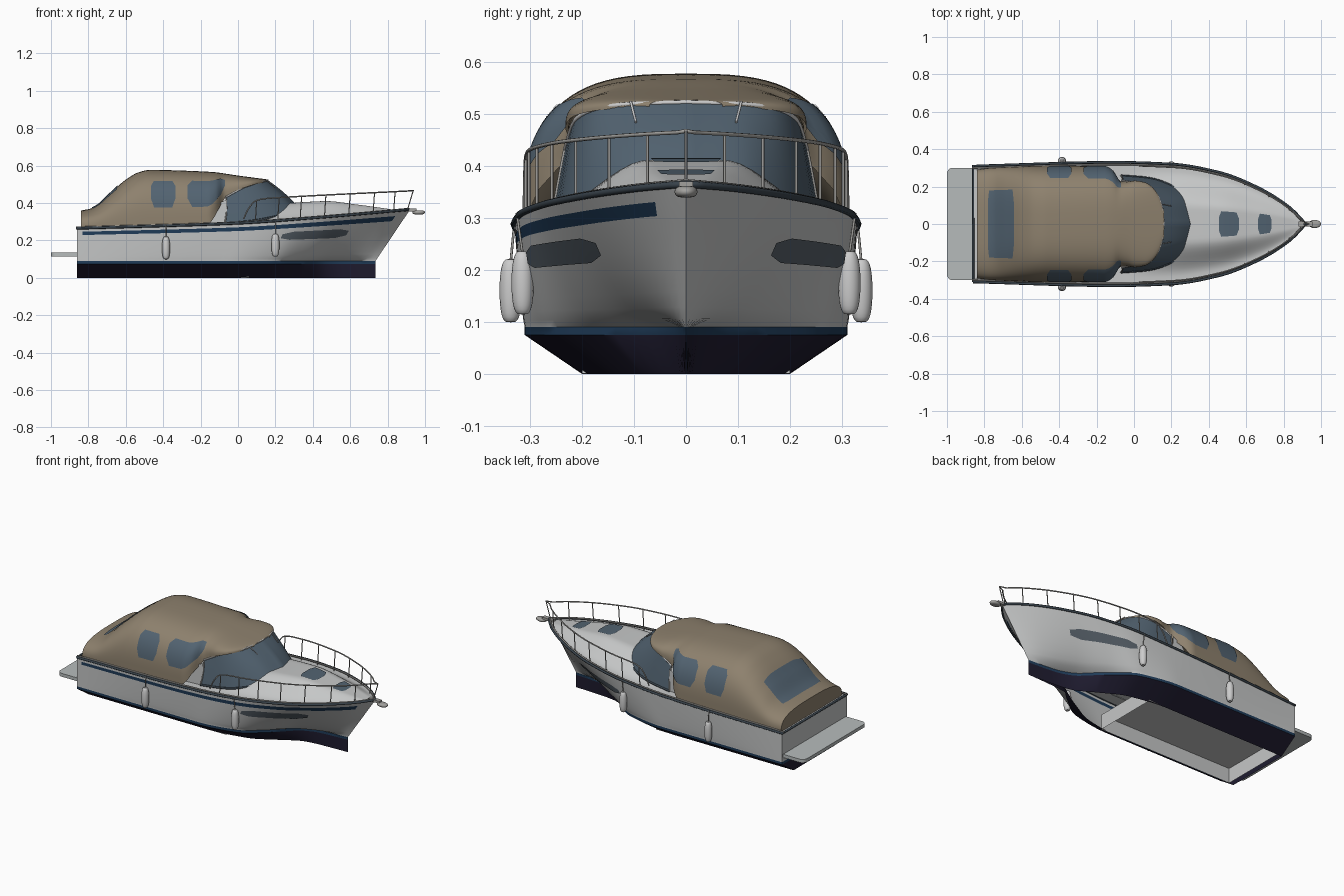
import bpy, bmesh, math
from mathutils import Vector

cube = bpy.data.objects.get("Cube")
if cube:
    bpy.data.objects.remove(cube, do_unlink=True)


def material(name, r, g, b):
    m = bpy.data.materials.new(name)
    m.use_nodes = True
    m.diffuse_color = (r, g, b, 1)
    m.node_tree.nodes["Principled BSDF"].inputs["Base Color"].default_value = (r, g, b, 1)
    return m


WHITE = material("hull white", .56, .57, .57)
NAVY = material("bottom navy", .013, .011, .028)
BLUE = material("stripe blue", .014, .045, .1)
CANVAS = material("canvas tan", .27, .22, .155)
GLASS = material("window glass", .085, .125, .165)
PORT = material("hull window grey", .095, .118, .142)
RUBBER = material("rubber dark", .04, .055, .07)
METAL = material("rail metal", .36, .355, .34)
FENDER = material("fender grey", .6, .6, .6)
TEAK = material("platform grey", .47, .5, .5)


def curve(points, t):
    """Smooth interpolation that never overshoots."""
    n = len(points)
    if t <= points[0][0]:
        return points[0][1]
    if t >= points[-1][0]:
        return points[-1][1]
    slope = [(points[i + 1][1] - points[i][1]) / (points[i + 1][0] - points[i][0]) for i in range(n - 1)]

    def tangent(i):
        if i == 0 or i == n - 1:
            return slope[min(i, n - 2)]
        a, b = slope[i - 1], slope[i]
        return 2 * a * b / (a + b) if a * b > 0 else 0
    i = max(k for k in range(n - 1) if points[k][0] <= t)
    h = points[i + 1][0] - points[i][0]
    s = (t - points[i][0]) / h
    return (points[i][1] * (1 + 2 * s) * (1 - s) ** 2 + tangent(i) * h * s * (1 - s) ** 2
            + points[i + 1][1] * s * s * (3 - 2 * s) + tangent(i + 1) * h * s * s * (s - 1))


def make(name, verts, faces, mats, index=None, angle=.6):
    me = bpy.data.meshes.new(name)
    me.from_pydata([tuple(v) for v in verts], [], faces)
    for m in mats:
        me.materials.append(m)
    if index:
        me.polygons.foreach_set("material_index", index)
    bm = bmesh.new()
    bm.from_mesh(me)
    bmesh.ops.remove_doubles(bm, verts=bm.verts, dist=.0002)
    bmesh.ops.recalc_face_normals(bm, faces=bm.faces)
    bm.to_mesh(me)
    bm.free()
    ob = bpy.data.objects.new(name, me)
    bpy.context.collection.objects.link(ob)
    bpy.ops.object.select_all(action='DESELECT')
    ob.select_set(True)
    bpy.context.view_layer.objects.active = ob
    bpy.ops.object.shade_smooth_by_angle(angle=angle)


def grid_faces(nu, nv, start=0):
    return [(start + i * nv + j, start + i * nv + j + 1, start + (i + 1) * nv + j + 1, start + (i + 1) * nv + j)
            for i in range(nu - 1) for j in range(nv - 1)]


def span(a, b, n):
    return [a + (b - a) * i / (n - 1) for i in range(n)]


def sheet(name, fn, us, vs, mat):
    make(name, [fn(u, v) for u in us for v in vs], grid_faces(len(us), len(vs)), [mat])


def plate(name, fn, u0, u1, v0, v1, mat, cut=.25):
    """Thin plate with clipped corners lying on a surface."""
    def on_surface(a, b):
        a *= 1 - cut * max(0, abs(b) - .5) / .5
        u, v = (u0 + u1 + a * (u1 - u0)) / 2, (v0 + v1 + b * (v1 - v0)) / 2
        p, e = fn(u, v), .002
        n = (fn(u + e, v) - fn(u - e, v)).cross(fn(u, v + e) - fn(u, v - e)).normalized()
        if n.dot(Vector((0, p.y, p.z - .2))) < 0:
            n = -n
        return p + n * .004
    sheet(name, on_surface, span(-1, 1, 17), span(-1, 1, 17), mat)


def tube(name, points, radius, mat):
    cu = bpy.data.curves.new(name, 'CURVE')
    cu.dimensions = '3D'
    cu.bevel_depth, cu.bevel_resolution, cu.use_fill_caps = radius, 2, True
    sp = cu.splines.new('POLY')
    sp.points.add(len(points) - 1)
    for q, p in zip(sp.points, points):
        q.co = (*p, 1)
    cu.materials.append(mat)
    ob = bpy.data.objects.new(name, cu)
    bpy.context.collection.objects.link(ob)


def pod(name, centre, size, mat, power):
    """Rounded capsule; a lower power gives blunter ends."""
    def point(a, b):
        r = max(0, math.cos(b)) ** power
        k = (math.cos(a) * r, math.sin(a) * r, math.sin(b))
        return Vector([c + s * q / 2 for c, s, q in zip(centre, size, k)])
    sheet(name, point, span(0, 2 * math.pi, 17), span(-math.pi / 2, math.pi / 2, 17), mat)


def prism(name, outline, z0, z1, mat):
    n = len(outline)
    sides = [(i, (i + 1) % n, n + (i + 1) % n, n + i) for i in range(n)]
    make(name, [(x, y, z) for z in (z0, z1) for x, y in outline],
         sides + [tuple(range(n)), tuple(range(n, 2 * n))], [mat])


# Hull lines along the length, from stern to stem
SHEER_W = [(0, .31), (.43, .33), (.6, .32), (.74, .276), (.85, .2), (.95, .09), (1, 0)]
CHINE_W = [(0, .31), (.5, .31), (.65, .272), (.75, .16), (.83, .045), (.89, .014), (1, 0)]
KEEL_W = [(0, .2), (.5, .2), (.65, .165), (.75, .085), (.83, .02), (.89, .008), (1, 0)]
SHEER_Z = [(0, .265), (.48, .292), (.72, .322), (1, .365)]
FLARE = [(0, .75), (.55, .75), (.85, .5), (1, .6)]


def hull(u, v, side=1):
    chine = curve(CHINE_W, u)
    if v < 0:
        k = min(1, (v + 1) / .83)
        keel = curve(KEEL_W, u)
        return Vector((-.86 + u * 1.595, side * (keel + (chine - keel) * k), .09 + v * .09))
    y = chine + (curve(SHEER_W, u) - chine) * v ** curve(FLARE, u)
    return Vector((-.86 + u * (1.595 + .185 * v), side * y, .09 + v * (curve(SHEER_Z, u) - .09)))


def sheer(x):
    return hull((x + .86) / 1.78, 1)


levels = [-1, -.17, 0, .06, .14, .25, .4, .55, .68, .79, .89, 1]
stations = span(0, 1, 61)
nl, ns = len(levels), len(stations)
verts = [hull(u, v, s) for s in (1, -1) for u in stations for v in levels]
faces = grid_faces(ns, nl) + grid_faces(ns, nl, ns * nl)
row_mat = [1, 2] + [0] * (nl - 3)
index = row_mat * (ns - 1)
for i in range(ns - 1):
    index += row_mat[:-2] + [2 if 1 <= i < 58 else 0, 0]
faces += [(j, j + 1, ns * nl + j + 1, ns * nl + j) for j in range(nl - 1)]
index += row_mat
make("hull", verts, faces, [WHITE, NAVY, BLUE], index)

# Open box under the cockpit
box = [(x, y, z) for x in (-.83, .06) for y in (-.2, .2) for z in (.001, .09)]
make("bilge_liner", box, [(1, 3, 7, 5), (0, 1, 5, 4), (2, 3, 7, 6), (0, 1, 3, 2), (4, 5, 7, 6)], [WHITE])

# Deck with the raised cabin top
RISE = [(-.05, 0), (.15, .08), (.28, .093), (.45, .09), (.65, .053), (.88, 0)]


def deck(u, s):
    p = hull(u, 1)
    k = max(0, min(1, (.88 - abs(s)) / .6))
    return Vector((p.x, s * p.y, p.z - .004 + curve(RISE, p.x) * k * k * (3 - 2 * k)))


sheet("deck", deck, stations, span(-1, 1, 33), WHITE)
plate("large_deck_hatch", deck, .738, .798, -.25, .25, GLASS)
plate("small_deck_hatch", deck, .856, .896, -.29, .29, GLASS)

# Canvas canopy: half width, top and lower edge along x
CAN_W = [(-.84, .29), (-.76, .3), (-.5, .31), (-.16, .311), (-.12, .292), (-.07, .228), (-.03, .226), (0, .232),
         (.06, .222), (.1, .195), (.14, .135), (.16, .07)]
CAN_TOP = [(-.84, .36), (-.79, .37), (-.75, .39), (-.68, .455), (-.6, .525), (-.53, .565), (-.47, .577),
           (-.15, .567), (0, .547), (.16, .526)]
CAN_BASE = [(-.84, .262), (-.17, .283), (-.14, .305), (-.1, .375), (-.06, .436), (0, .47), (.1, .502), (.16, .514)]


def canopy(x, a):
    c, s, base = math.cos(a), max(0, math.sin(a)), curve(CAN_BASE, x)
    return Vector((x, math.copysign(abs(c) ** (2 / 3), c) * curve(CAN_W, x),
                   base + (curve(CAN_TOP, x) - base) * s ** (2 / 3)))


xs, angles = span(-.84, .16, 71), span(0, math.pi, 45)
faces = grid_faces(71, 45) + [tuple(range(45))]
make("canvas_canopy", [canopy(x, a) for x in xs for a in angles], faces, [CANVAS], angle=.8)
plate("rear_canopy_window", canopy, -.78, -.64, 1.09, math.pi - 1.09, GLASS, .1)
for tag, flip in (("left", lambda a: a), ("right", lambda a: math.pi - a)):
    plate(tag + "_aft_canopy_window", canopy, -.465, -.335, flip(.2), flip(.8), GLASS)
    plate(tag + "_fore_canopy_window", canopy, -.27, -.07, flip(.2), flip(.82), GLASS)

# Wraparound windscreen
LOW = [(0, (.318, 0, .385)), (.3, (.295, .11, .37)), (.55, (.225, .19, .335)), (.8, (.08, .245, .305)), (1, (-.07, .258, .29))]
HIGH = [(0, (.16, 0, .522)), (.3, (.147, .1, .519)), (.55, (.112, .17, .51)), (.8, (.04, .213, .487)), (1, (-.065, .232, .432))]


def edge(points, t):
    p = [curve([(k, q[i]) for k, q in points], abs(t)) for i in range(3)]
    return Vector((p[0], math.copysign(p[1], t), p[2]))


def screen(t, k):
    return edge(LOW, t).lerp(edge(HIGH, t), k) + Vector((.006, 0, .003)) * math.sin(k * math.pi)


around = span(-1, 1, 41)
sheet("windscreen", screen, around, span(0, 1, 8), GLASS)
tube("windscreen_top_frame", [screen(t, 1) for t in around], .0045, FENDER)
tube("windscreen_base_frame", [screen(t, 0) for t in around], .006, RUBBER)

for tag, s in (("left", 1), ("right", -1)):
    plate(tag + "_hull_window", lambda u, v: hull(u, v, s), .64, .846, .51, .7, PORT, .3)
    tube(tag + "_wiper", [screen(s * t, k) + Vector((.006, 0, .004)) for t, k in ((.32, 1), (.28, .72))], .0025, FENDER)
    tube(tag + "_screen_post", [screen(s, k) for k in span(0, 1, 8)], .004, METAL)
    wing = [(-.2, .28), (-.06, .28), (-.06, .42), (-.12, .39)]
    make(tag + "_cockpit_side", [(x, s * .25, z) for x, z in wing], [(0, 1, 2, 3)], [WHITE])

    # Fenders hanging on short ropes
    for place, x, y, z in (("aft", -.385, .337, .16), ("fore", .2, .314, .175)):
        pod(f"{tag}_{place}_fender", (x, s * y, z), (.043, .043, .122), FENDER, .5)
        top = sheer(x)
        tube(f"{tag}_{place}_fender_rope", [(x, s * y, z + .055), (x, s * (top.y + .005), top.z + .005)], .0025, METAL)

# Rubbing strake and toe rail around the deck edge
ring = [hull(u, 1, -1) for u in stations] + [hull(u, 1) for u in reversed(stations[:-1])]
tube("rub_rail", ring + ring[:1], .007, RUBBER)
tube("toe_rail", [Vector((p.x - .006, p.y * .965, p.z + .005)) for p in ring], .0045, METAL)


# Bow guard rail and stanchions
RAIL_Z = [(.03, .315), (.05, .36), (.09, .41), (.14, .423), (.25, .431), (.92, .465)]


def rail(x, side):
    p = sheer(x - .012)
    return Vector((x, side * max(0, p.y - .018), curve(RAIL_Z, x)))


rail_x = span(.03, .9, 50)
path = [rail(x, 1) for x in rail_x] + [Vector((.937, 0, .467))] + [rail(x, -1) for x in reversed(rail_x)]
tube("bow_rail", path, .0038, METAL)
for i, x in enumerate((.1, .22, .34, .47, .6, .73, .84)):
    for tag, s in (("left", 1), ("right", -1)):
        top = rail(x, s)
        tube(f"{tag}_stanchion_{i + 1}", [top, (x - .008, top.y, sheer(x).z - .005)], .0028, METAL)
tube("bow_stanchion", [(.937, 0, .467), (.905, 0, .36)], .0028, METAL)

# Anchor and its roller
prism("bow_roller", [(.88, -.013), (.955, -.013), (.955, .013), (.88, .013)], .356, .37, METAL)
pod("anchor", (.966, 0, .35), (.068, .044, .022), METAL, .5)

# Swim platform with rounded outer corners
arc = [(.03 * math.cos(a), .03 * math.sin(a)) for a in span(0, math.pi / 2, 6)]
outline = [(-.85, -.3)] + [(-.97 - sx, -.27 - sy) for sx, sy in reversed(arc)]
outline += [(-.97 - sx, .27 + sy) for sx, sy in arc] + [(-.85, .3)]
prism("swim_platform", outline, .115, .135, TEAK)
